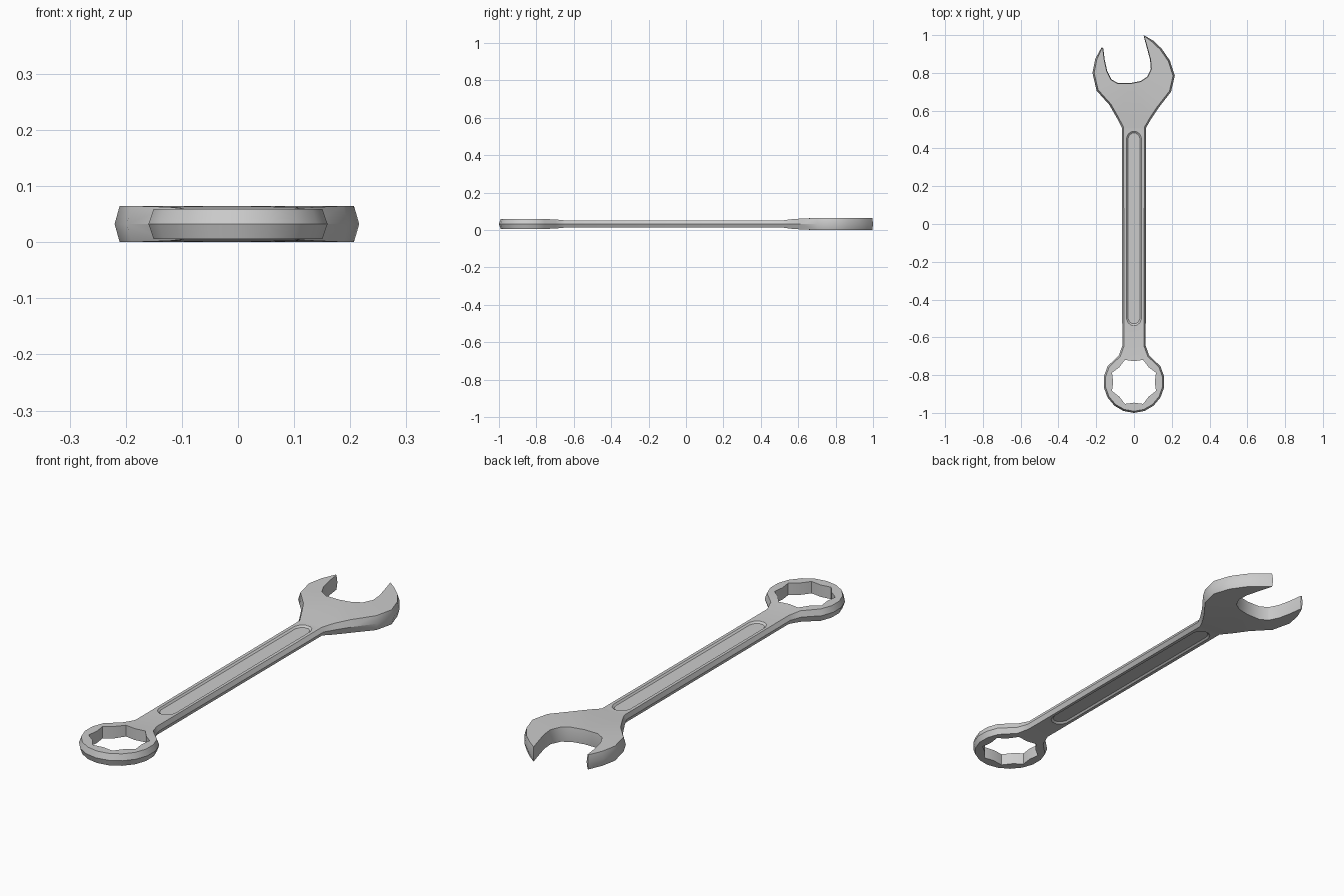
import bpy, bmesh, math
from mathutils import Vector

if "Cube" in bpy.data.objects:
    bpy.data.objects.remove(bpy.data.objects["Cube"])

MID = 0.0325            # mid-plane height
RC = Vector((0.0, -0.836))  # box-end centre


def lerp_table(y, table):
    if y <= table[0][0]:
        return table[0][1]
    for (a, za), (b, zb) in zip(table, table[1:]):
        if y <= b:
            return za + (zb - za) * (y - a) / (b - a)
    return table[-1][1]


def half_thickness(y):
    return lerp_table(y, [(-0.76, 0.0265), (-0.70, 0.0245), (-0.64, 0.0185),
                          (0.515, 0.0185), (0.55, 0.0245), (0.63, 0.030), (0.72, 0.0325)])


def inset(pts, amounts):
    # move each point of a clockwise loop inward along its averaged edge normal
    out, n = [], len(pts)
    for i, p in enumerate(pts):
        d1 = (p - pts[i - 1]).normalized()
        d2 = (pts[(i + 1) % n] - p).normalized()
        n1, n2 = Vector((d1.y, -d1.x)), Vector((d2.y, -d2.x))
        m = (n1 + n2).normalized()
        out.append(p + m * amounts[i] / max(0.6, m.dot(n1)))
    return out


# outline, clockwise: right jaw and shoulder, ring, left shoulder and jaw, jaw mouth
right = [(0.05, 1.0), (0.10, 0.972), (0.145, 0.93), (0.19, 0.865), (0.216, 0.785),
         (0.196, 0.70), (0.13, 0.615), (0.09, 0.555), (0.064, 0.51), (0.062, -0.645), (0.08, -0.695)]
ring = [(RC.x + 0.162 * math.cos(math.radians(a)), RC.y + 0.164 * math.sin(math.radians(a)))
        for a in [30 - 20 * i for i in range(13)]]
left = [(-0.08, -0.695), (-0.062, -0.645), (-0.064, 0.51), (-0.09, 0.56), (-0.13, 0.63),
        (-0.198, 0.706), (-0.22, 0.80), (-0.205, 0.875), (-0.172, 0.934)]
mouth = [(-0.163, 0.932), (-0.155, 0.87), (-0.142, 0.81), (-0.12, 0.766), (-0.085, 0.746),
         (-0.02, 0.746), (0.035, 0.757), (0.07, 0.78), (0.089, 0.82), (0.085, 0.87), (0.069, 0.93)]
outer = [Vector(p) for p in right + ring + left + mouth]
amt = [0.009] * (len(outer) - len(mouth)) + [0.003] * len(mouth)
amt[0] = 0.003
amt[len(outer) - len(mouth) - 1] = 0.003
top_outline = inset(outer, amt)

# eight-pointed socket hole
hole = []
for i in range(16):
    a = math.radians(22.5 * i)
    r = 0.126 if i % 2 else 0.110
    hole.append(RC + Vector((r * math.cos(a), r * math.sin(a))))


def panel(w, y0, y1, c):
    pts = [(w, y0 + c), (w, y1 - c), (w * 0.75, y1 - c * 0.35), (w * 0.3, y1), (-w * 0.3, y1),
           (-w * 0.75, y1 - c * 0.35), (-w, y1 - c), (-w, y0 + c), (-w * 0.75, y0 + c * 0.35),
           (-w * 0.3, y0), (w * 0.3, y0), (w * 0.75, y0 + c * 0.35)]
    return [Vector(p) for p in pts]


bm = bmesh.new()


def loop(pts, z=0.0):
    return [bm.verts.new((p.x, p.y, z)) for p in pts]


def bridge(a, b):
    for i in range(len(a)):
        j = (i + 1) % len(a)
        bm.faces.new((a[i], a[j], b[j], b[i]))


# top face with openings for the socket and the handle recess
top, sock, rim = loop(top_outline), loop(hole), loop(panel(0.040, -0.537, 0.49, 0.035))
edges = []
for l in (top, sock, rim):
    edges += [bm.edges.new((l[i - 1], l[i])) for i in range(len(l))]
bmesh.ops.triangle_fill(bm, use_beauty=True, use_dissolve=False, edges=edges, normal=(0, 0, 1))
for v in bm.verts:
    v.co.z = half_thickness(v.co.y)

# side walls, socket walls and recess floor down to the mid-plane
bridge(top, loop(outer))
bridge(sock, loop(hole))
floor = loop(panel(0.033, -0.528, 0.481, 0.032), 0.0115)
bridge(rim, floor)
bm.faces.new(floor)

bmesh.ops.recalc_face_normals(bm, faces=bm.faces)
if sum(f.normal.z * f.calc_area() for f in bm.faces) < 0:
    bmesh.ops.reverse_faces(bm, faces=bm.faces)
me = bpy.data.meshes.new("combination_wrench")
bm.to_mesh(me)
bm.free()
ob = bpy.data.objects.new("combination_wrench", me)
bpy.context.collection.objects.link(ob)
ob.location.z = MID

# underside mirrors the top
bpy.context.view_layer.objects.active = ob
ob.select_set(True)
m = ob.modifiers.new("mirror_underside", 'MIRROR')
m.use_axis = (False, False, True)
m.merge_threshold = 0.0001
bpy.ops.object.modifier_apply(modifier=m.name)
bpy.ops.object.shade_smooth_by_angle(angle=math.radians(32))
